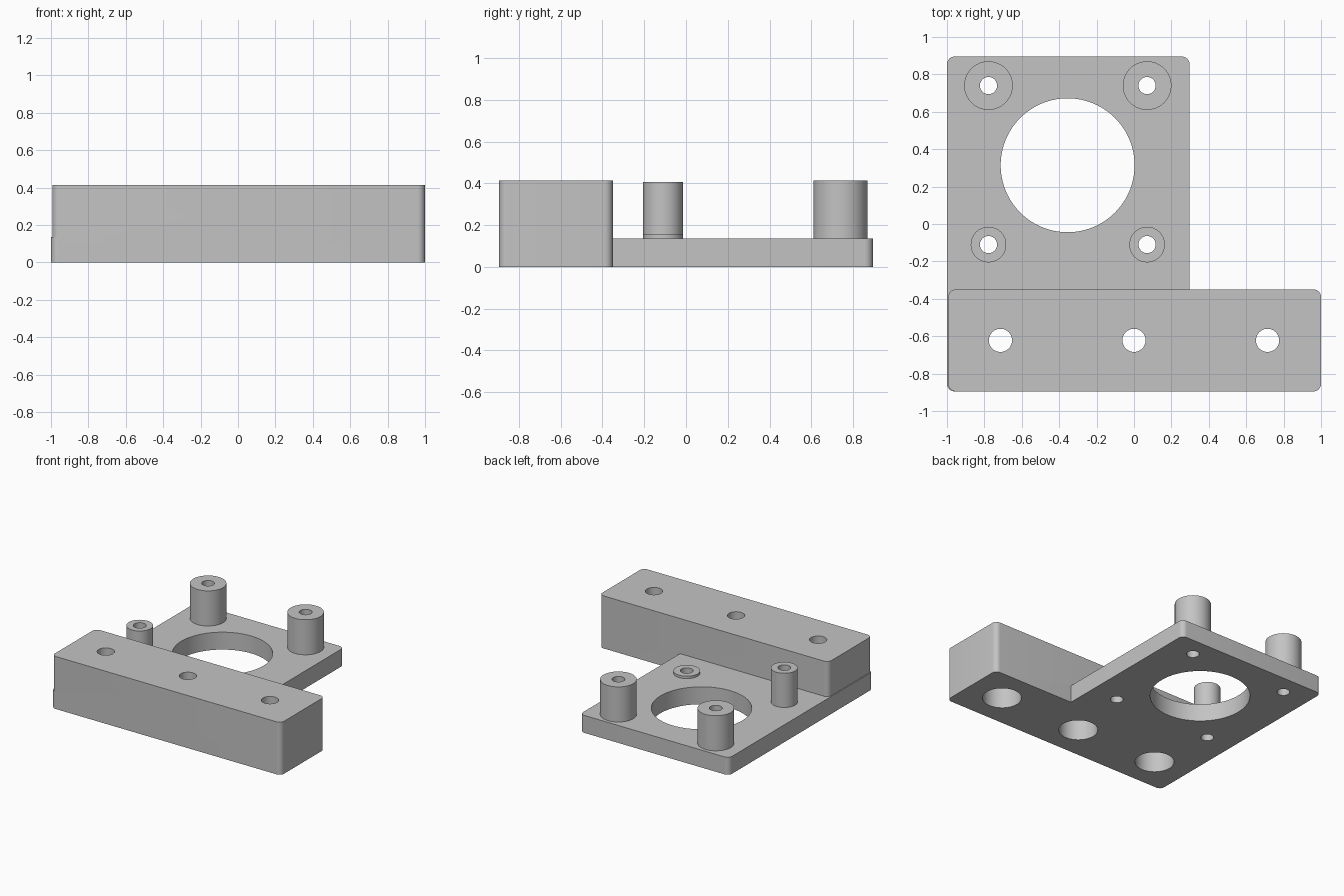
import bpy, math

cube = bpy.data.objects.get("Cube")
if cube:
    bpy.data.objects.remove(cube, do_unlink=True)

grey = bpy.data.materials.new("light grey")
grey.use_nodes = True
colour = (0.55, 0.55, 0.55, 1)
grey.diffuse_color = colour
grey.node_tree.nodes["Principled BSDF"].inputs["Base Color"].default_value = colour


def prism(name, outline, z0, z1):
    """Extrude a closed outline from z0 to z1."""
    n = len(outline)
    verts = [(x, y, z) for z in (z0, z1) for x, y in outline]
    faces = [tuple(reversed(range(n))), tuple(range(n, 2 * n))]
    faces += [(i, (i + 1) % n, n + (i + 1) % n, n + i) for i in range(n)]
    mesh = bpy.data.meshes.new(name)
    mesh.from_pydata(verts, [], faces)
    mesh.materials.append(grey)
    obj = bpy.data.objects.new(name, mesh)
    bpy.context.collection.objects.link(obj)
    return obj


def arc(x, y, r, start, sweep, steps):
    return [(x + r * math.cos(start + sweep * i / steps),
             y + r * math.sin(start + sweep * i / steps)) for i in range(steps + 1)]


def cylinder(name, x, y, r, z0, z1, steps=64):
    return prism(name, arc(x, y, r, 0, math.tau, steps)[:-1], z0, z1)


def rounded_slab(name, x0, x1, y0, y1, z0, z1, r=0.04):
    corners = [(x1 - r, y1 - r), (x0 + r, y1 - r), (x0 + r, y0 + r), (x1 - r, y0 + r)]
    outline = []
    for k, (x, y) in enumerate(corners):
        outline += arc(x, y, r, k * math.pi / 2, math.pi / 2, 8)
    return prism(name, outline, z0, z1)


def combine(target, tool, operation):
    mod = target.modifiers.new(operation.lower(), 'BOOLEAN')
    mod.operation, mod.solver, mod.object = operation, 'EXACT', tool
    bpy.context.view_layer.objects.active = target
    bpy.ops.object.modifier_apply(modifier=mod.name)
    bpy.data.objects.remove(tool, do_unlink=True)


# Flat plate and the tall mounting bar across its front
bracket = rounded_slab("motor_bracket", -1, 0.297, -0.895, 0.895, 0, 0.137)
combine(bracket, rounded_slab("mounting_bar", -0.993, 1, -0.895, -0.35, 0, 0.413), 'UNION')

# Standoffs: x, y, radius, top
standoffs = [(-0.778, 0.74, 0.13, 0.413), (0.07, 0.74, 0.13, 0.413),
             (-0.778, -0.11, 0.095, 0.406), (0.07, -0.11, 0.095, 0.156)]
for x, y, r, top in standoffs:
    combine(bracket, cylinder("standoff", x, y, r, 0.07, top), 'UNION')
    combine(bracket, cylinder("screw_hole", x, y, 0.046, -0.1, 0.6, 32), 'DIFFERENCE')

# Large round opening in the plate
combine(bracket, cylinder("opening", -0.355, 0.314, 0.358, -0.1, 0.6, 96), 'DIFFERENCE')

# Bar bolt holes, counterbored from below
for x in (-0.714, 0, 0.714):
    combine(bracket, cylinder("bolt_hole", x, -0.622, 0.062, -0.1, 0.6, 48), 'DIFFERENCE')
    combine(bracket, cylinder("counterbore", x, -0.622, 0.14, -0.1, 0.27), 'DIFFERENCE')

bpy.ops.object.select_all(action='DESELECT')
bracket.select_set(True)
bpy.context.view_layer.objects.active = bracket
bpy.ops.object.shade_smooth_by_angle(angle=math.radians(30))
